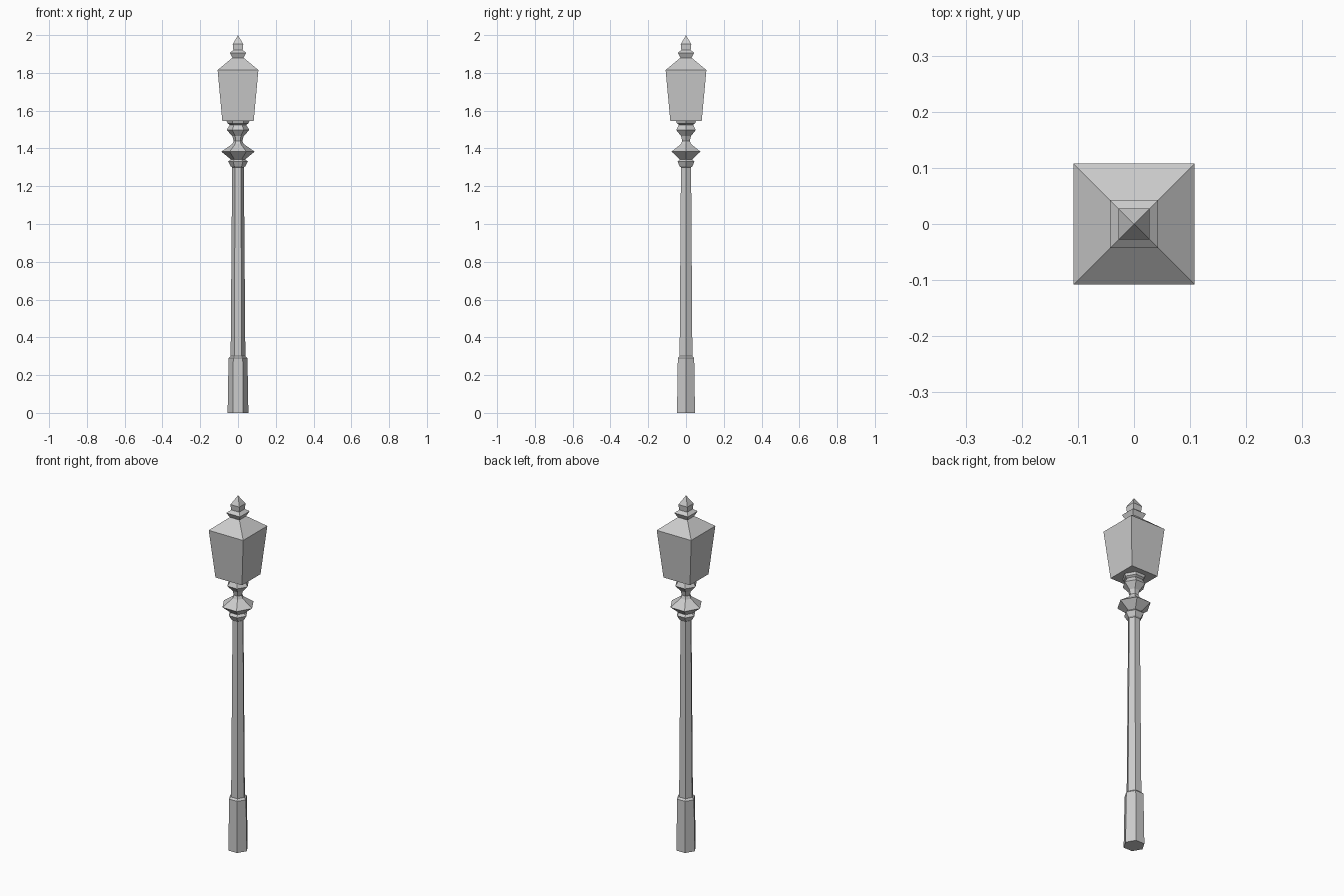
import bpy, bmesh, math

if "Cube" in bpy.data.objects:
    bpy.data.objects.remove(bpy.data.objects["Cube"])


def lathe(name, sides, profile, turn=0.0):
    """Stack polygon rings of (corner radius, z) into a closed faceted solid."""
    bm = bmesh.new()
    rings = []
    for r, z in profile:
        if r == 0:
            rings.append([bm.verts.new((0, 0, z))])
            continue
        angles = [turn + i * math.tau / sides for i in range(sides)]
        rings.append([bm.verts.new((r * math.cos(a), r * math.sin(a), z)) for a in angles])
    for low, high in zip(rings, rings[1:]):
        for i in range(sides):
            j = (i + 1) % sides
            if len(high) == 1:
                bm.faces.new((low[i], low[j], high[0]))
            else:
                bm.faces.new((low[i], low[j], high[j], high[i]))
    for ring in (rings[0], rings[-1]):
        if len(ring) > 1:
            bm.faces.new(ring)
    bmesh.ops.recalc_face_normals(bm, faces=bm.faces)
    mesh = bpy.data.meshes.new(name)
    bm.to_mesh(mesh)
    bm.free()
    obj = bpy.data.objects.new(name, mesh)
    bpy.context.collection.objects.link(obj)
    return obj


def square(name, profile):
    """Axis-aligned square version; profile uses half widths."""
    return lathe(name, 4, [(h * math.sqrt(2), z) for h, z in profile], math.pi / 4)


# Hexagonal post: plinth, tapered shaft, turned collars and neck
lathe("post", 6, [
    (0.055, 0), (0.050, 0.29), (0.039, 0.30), (0.031, 1.30),
    (0.038, 1.305), (0.052, 1.33), (0.038, 1.342), (0.088, 1.383),
    (0.031, 1.423), (0.023, 1.44), (0.030, 1.465),
    (0.060, 1.498), (0.043, 1.525), (0.055, 1.532), (0.060, 1.545)])

# Square lantern with its pyramid roof and finial
square("lantern", [(0.083, 1.545), (0.108, 1.815), (0.030, 1.88)])
square("finial", [
    (0.030, 1.88), (0.043, 1.906), (0.025, 1.921),
    (0.028, 1.952), (0, 2.0)])
